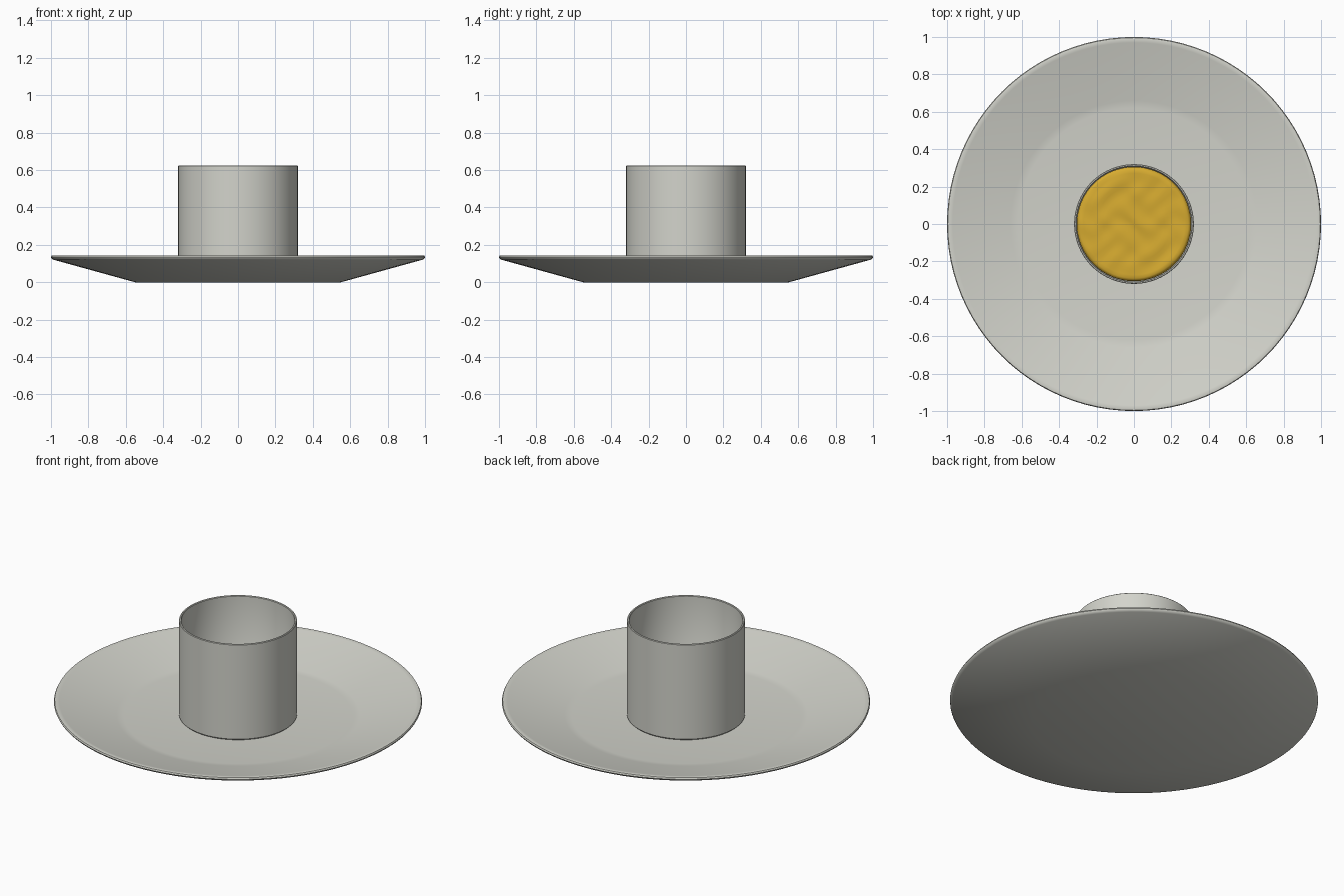
import bpy, bmesh, math
from mathutils import Vector

if "Cube" in bpy.data.objects:
    bpy.data.objects.remove(bpy.data.objects["Cube"])


def material(name, rgb):
    m = bpy.data.materials.new(name)
    m.diffuse_color = (*rgb, 1)
    m.use_nodes = True
    m.node_tree.nodes["Principled BSDF"].inputs["Base Color"].default_value = m.diffuse_color
    return m


ceramic = material("warm_white_ceramic", (0.65, 0.655, 0.60))
yellow = material("golden_yellow", (0.68, 0.41, 0.03))


def lathe(name, profile, mat, steps=96, angle=40):
    """Spin an (r, z) profile round the z axis."""
    bm = bmesh.new()
    vs = [bm.verts.new((r, 0, z)) for r, z in profile]
    es = [bm.edges.new(p) for p in zip(vs, vs[1:])]
    bmesh.ops.spin(bm, geom=vs + es, cent=(0, 0, 0), axis=(0, 0, 1),
                   angle=math.tau, steps=steps, use_duplicate=False)
    bmesh.ops.remove_doubles(bm, verts=bm.verts, dist=1e-5)
    bmesh.ops.recalc_face_normals(bm, faces=bm.faces)
    me = bpy.data.meshes.new(name)
    bm.to_mesh(me)
    bm.free()
    ob = bpy.data.objects.new(name, me)
    bpy.context.collection.objects.link(ob)
    me.materials.append(mat)
    bpy.ops.object.select_all(action='DESELECT')
    ob.select_set(True)
    bpy.context.view_layer.objects.active = ob
    bpy.ops.object.shade_smooth_by_angle(angle=math.radians(angle))
    return ob


# Saucer: flat foot, sloping underside, rounded rim, shallow well
lathe("saucer", [(0, 0), (0.55, 0), (0.985, 0.12), (0.996, 0.126), (1.0, 0.134),
                 (0.996, 0.142), (0.985, 0.144), (0.97, 0.141), (0.66, 0.055),
                 (0.62, 0.05), (0, 0.05)], ceramic)

# Cup: thin straight wall with a closed floor
lathe("cup", [(0, 0.05), (0.312, 0.05), (0.32, 0.058), (0.32, 0.622), (0.317, 0.625),
              (0.311, 0.625), (0.308, 0.622), (0.308, 0.075), (0.30, 0.065), (0, 0.065)],
      ceramic)

# Liquid: soft-edged body with a gently rippled surface
level = 0.28
rings = [(0.29 * i / 16, level) for i in range(17)]
liquid = lathe("liquid", [(0, 0.068), (0.30, 0.068), (0.306, 0.08), (0.306, level - 0.02),
                          (0.302, level - 0.007)] + rings[::-1], yellow, 64, 60)
for v in liquid.data.vertices:
    if v.co.z > level - 0.001:
        x, y = v.co.x, v.co.y
        v.co.z += 0.0018 * (math.sin(38 * x + 3 * math.sin(17 * y))
                            + math.sin(44 * y + 2.5 * math.sin(21 * x)))
